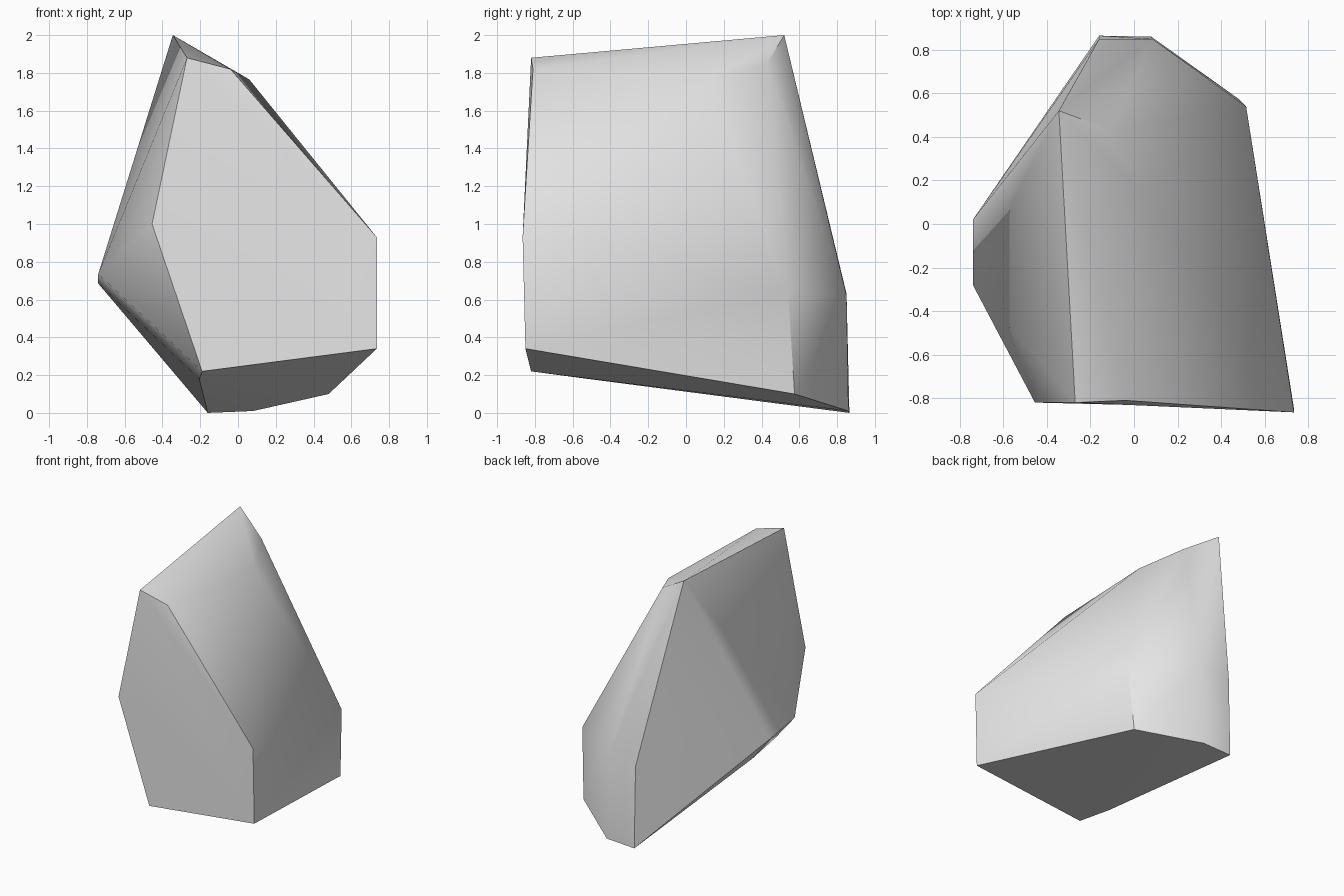
import bpy
import bmesh
import math

default_cube = bpy.data.objects.get("Cube")
if default_cube:
    bpy.data.objects.remove(default_cube, do_unlink=True)

# Stone colour
stone = bpy.data.materials.new("pale_grey_stone")
stone.use_nodes = True
grey = (0.8, 0.8, 0.8, 1)
stone.diffuse_color = grey
for node in stone.node_tree.nodes:
    if node.type == "BSDF_PRINCIPLED":
        node.inputs["Base Color"].default_value = grey

# Corners of the boulder, grouped by side
front_outline = [(-.27, -.82, 1.88), (-.04, -.81, 1.82), (.735, -.865, .93),
                 (.735, -.85, .34), (-.19, -.82, .22), (-.455, -.82, 1.0)]
top_ridge = [(-.345, .52, 2.0), (-.1, .43, 1.85), (.06, .13, 1.765)]
left_edge = [(.515, .54, .64), (.48, .575, .1)]
back_strip = [(-.16, .85, .63), (.085, .85, .62), (.08, .86, .01), (-.16, .865, 0)]
right_bulge = [(-.74, .02, .685), (-.74, -.28, .735)]
underside = [(-.205, -.52, .18)]

# Wrap the corners in a tight faceted skin
bm = bmesh.new()
for group in (front_outline, top_ridge, left_edge, back_strip, right_bulge, underside):
    for corner in group:
        bm.verts.new(corner)
bmesh.ops.convex_hull(bm, input=bm.verts[:])
loose = [v for v in bm.verts if not v.link_faces]
bmesh.ops.delete(bm, geom=loose, context="VERTS")

# Merge the nearly flat triangles into clean facets
bmesh.ops.dissolve_limit(bm, angle_limit=math.radians(3),
                         verts=bm.verts[:], edges=bm.edges[:])
bmesh.ops.recalc_face_normals(bm, faces=bm.faces[:])

mesh = bpy.data.meshes.new("boulder")
bm.to_mesh(mesh)
bm.free()
mesh.materials.append(stone)
boulder = bpy.data.objects.new("boulder", mesh)
bpy.context.collection.objects.link(boulder)

# Soften shallow creases and keep the strong ones sharp
for obj in bpy.context.selected_objects:
    obj.select_set(False)
boulder.select_set(True)
bpy.context.view_layer.objects.active = boulder
bpy.ops.object.shade_smooth_by_angle(angle=math.radians(40))
